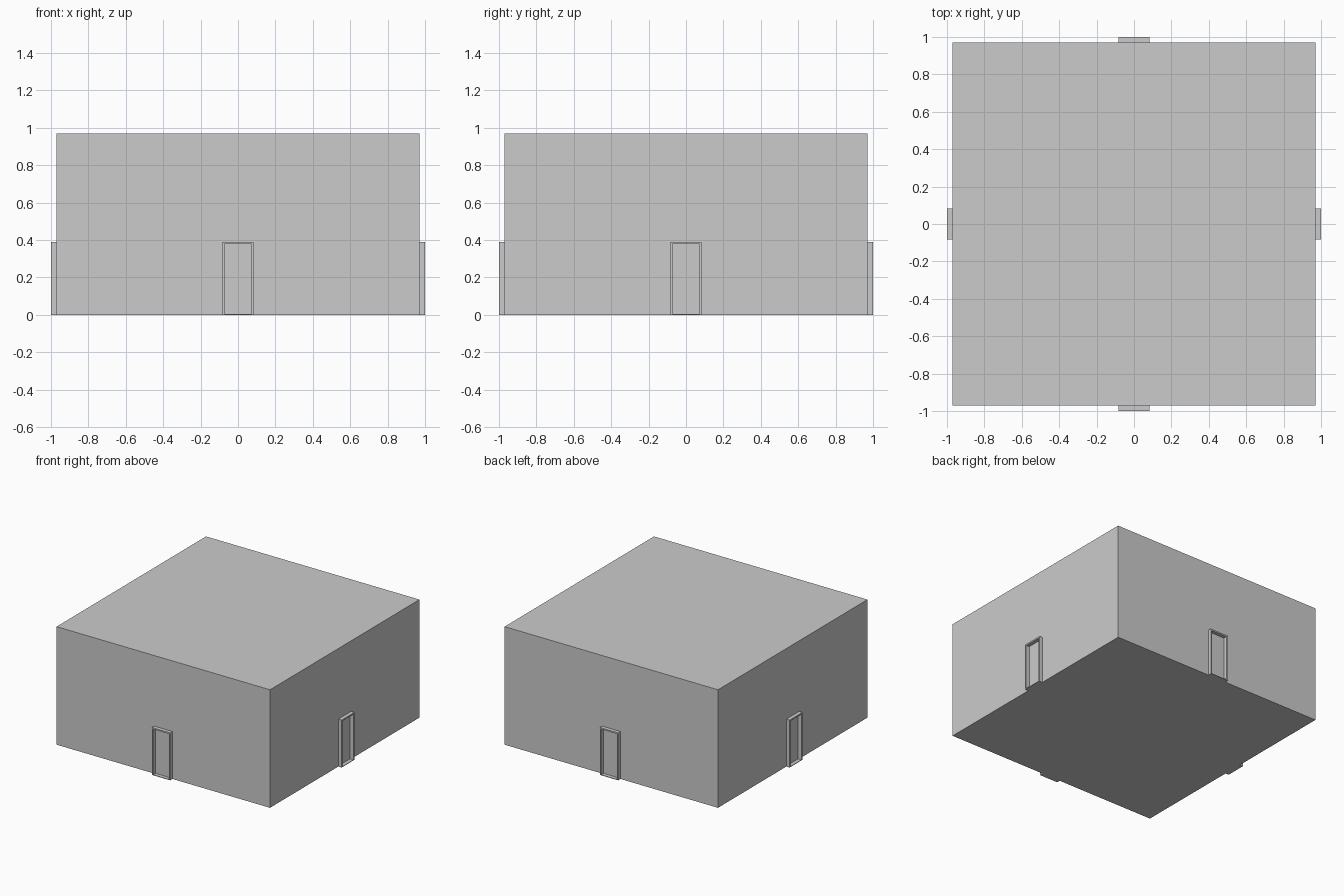
import bpy
from math import pi
from mathutils import Matrix, Vector

if "Cube" in bpy.data.objects:
    bpy.data.objects.remove(bpy.data.objects["Cube"])


def box(name, lo, hi, turn=0.0):
    lo, hi = Vector(lo), Vector(hi)
    bpy.ops.mesh.primitive_cube_add(size=1)
    ob = bpy.context.object
    ob.name = name
    size = hi - lo
    ob.data.transform(Matrix.Rotation(turn, 4, 'Z')
                      @ Matrix.Translation((lo + hi) / 2)
                      @ Matrix.Diagonal((size.x, size.y, size.z, 1)))
    return ob


W = 0.97     # wall half width and building height
D = 1.0      # outer face of the door frames
HW = 0.083   # door frame half width
H = 0.39     # door frame height
T = 0.012    # frame thickness
SILL = 0.005

# Main block
box("building_block", (-W, -W, 0), (W, W, W))

# One door frame on each side
for i, side in enumerate(("front", "right", "back", "left")):
    a = i * pi / 2
    box(side + "_door_sill", (-HW, -D, 0), (HW, -W, SILL), a)
    box(side + "_door_jamb_a", (-HW, -D, SILL), (-HW + T, -W, H - T), a)
    box(side + "_door_jamb_b", (HW - T, -D, SILL), (HW, -W, H - T), a)
    box(side + "_door_header", (-HW, -D, H - T), (HW, -W, H), a)
